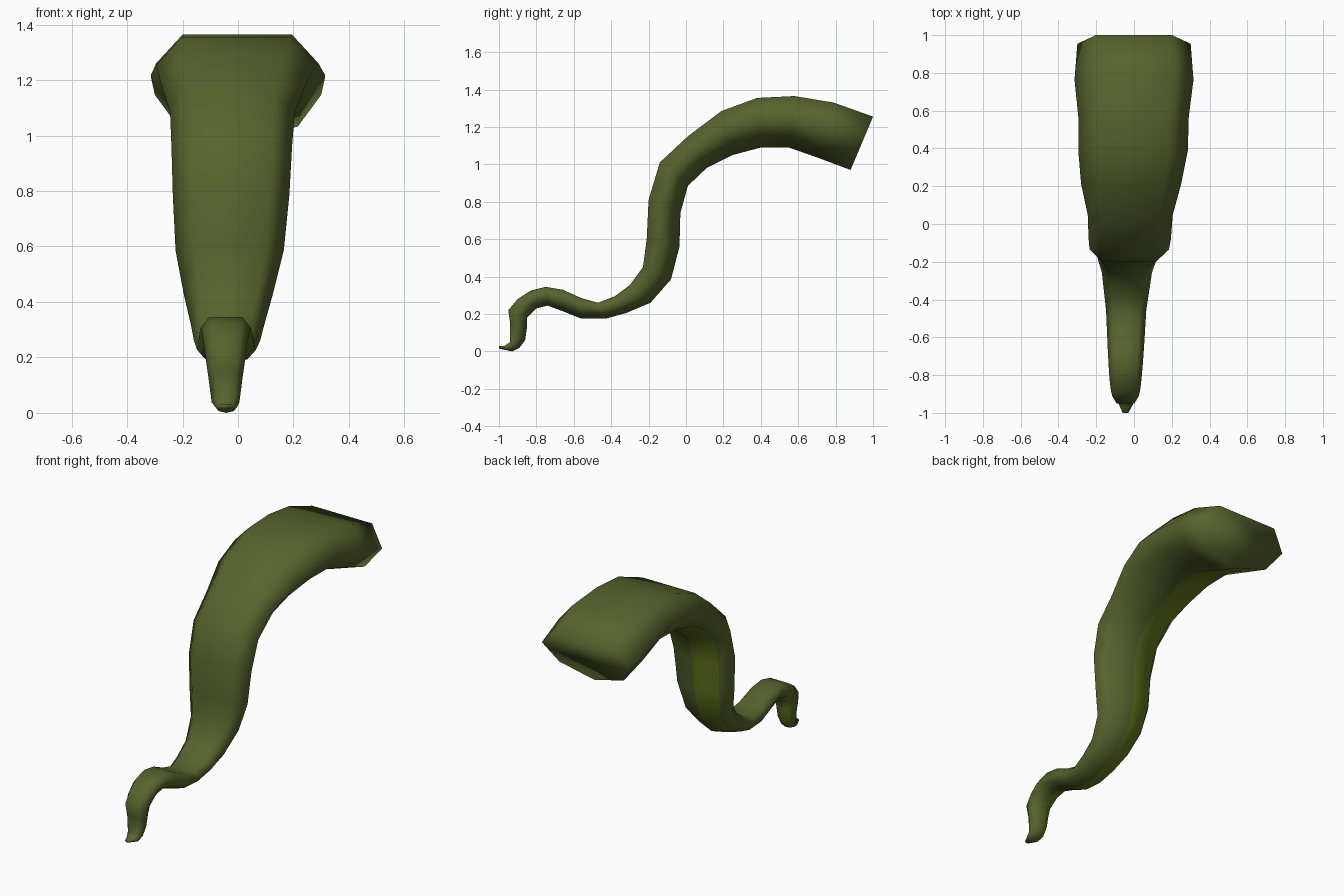
import bpy, bmesh

if "Cube" in bpy.data.objects:
    bpy.data.objects.remove(bpy.data.objects["Cube"])

def material(name, rgb):
    m = bpy.data.materials.new(name)
    m.diffuse_color = (*rgb, 1)
    m.use_nodes = True
    m.node_tree.nodes["Principled BSDF"].inputs["Base Color"].default_value = m.diffuse_color
    return m

# Side profile, tip to root: back y, back z, belly y, belly z
profile = [
    (-1.00, .03, -1.00, .015), (-.97, .03, -.93, .0), (-.94, .05, -.89, .02),
    (-.94, .15, -.86, .06), (-.95, .22, -.85, .13), (-.90, .28, -.85, .18),
    (-.83, .325, -.80, .23), (-.75, .345, -.74, .245), (-.66, .33, -.66, .215),
    (-.56, .285, -.56, .175), (-.47, .26, -.43, .175), (-.38, .295, -.32, .205),
    (-.30, .355, -.19, .26), (-.23, .45, -.08, .385), (-.21, .60, -.035, .56),
    (-.20, .81, -.03, .74), (-.14, 1.01, .01, .885), (.01, 1.15, .11, .98),
    (.19, 1.285, .25, 1.05), (.38, 1.355, .40, 1.09), (.58, 1.365, .55, 1.09),
    (.79, 1.33, .72, 1.03), (1.00, 1.255, .88, .97),
]
# Width keys: ring number, left x, right x
widths = [(0, -.06, -.03), (1, -.08, -.005), (2, -.095, .005), (4, -.115, .025),
          (6, -.13, .04), (10, -.148, .065), (12, -.17, .095), (13, -.195, .125),
          (14, -.225, .165), (15, -.235, .185), (17, -.245, .205), (18, -.28, .25),
          (19, -.295, .285), (20, -.295, .29), (21, -.315, .315), (22, -.30, .30)]
# Seven-sided section, flat back and keeled belly:
# width factor, position from back (0) to belly (1)
section = [(-.67, 0), (.67, 0), (1, .38), (.72, .78), (0, 1), (-.72, .78), (-1, .38)]
SUCKER_SIDE = 4

def width_at(i):
    for (a, l0, r0), (b, l1, r1) in zip(widths, widths[1:]):
        if a <= i <= b:
            t = (i - a) / (b - a)
            return l0 + (l1 - l0) * t, r0 + (r1 - r0) * t

# Tentacle: loft the rings, close both ends
bm = bmesh.new()
rings = []
for i, (yt, zt, yb, zb) in enumerate(profile):
    left, right = width_at(i)
    mid, half = (left + right) / 2, (right - left) / 2
    rings.append([bm.verts.new((mid + half * w, yt + (yb - yt) * t, zt + (zb - zt) * t))
                  for w, t in section])
n = len(section)
for a, b in zip(rings, rings[1:]):
    for k in range(n):
        f = bm.faces.new((a[k], a[(k + 1) % n], b[(k + 1) % n], b[k]))
        # Sucker strip runs along one belly side
        f.material_index = 1 if k == SUCKER_SIDE else 0
bm.faces.new(rings[0])
bm.faces.new(rings[-1])
bmesh.ops.recalc_face_normals(bm, faces=bm.faces)
for f in bm.faces:
    f.smooth = True

mesh = bpy.data.meshes.new("tentacle")
bm.to_mesh(mesh)
bm.free()
mesh.materials.append(material("olive skin", (.098, .125, .026)))
mesh.materials.append(material("yellow green belly", (.13, .18, .012)))
bpy.context.collection.objects.link(bpy.data.objects.new("tentacle", mesh))
